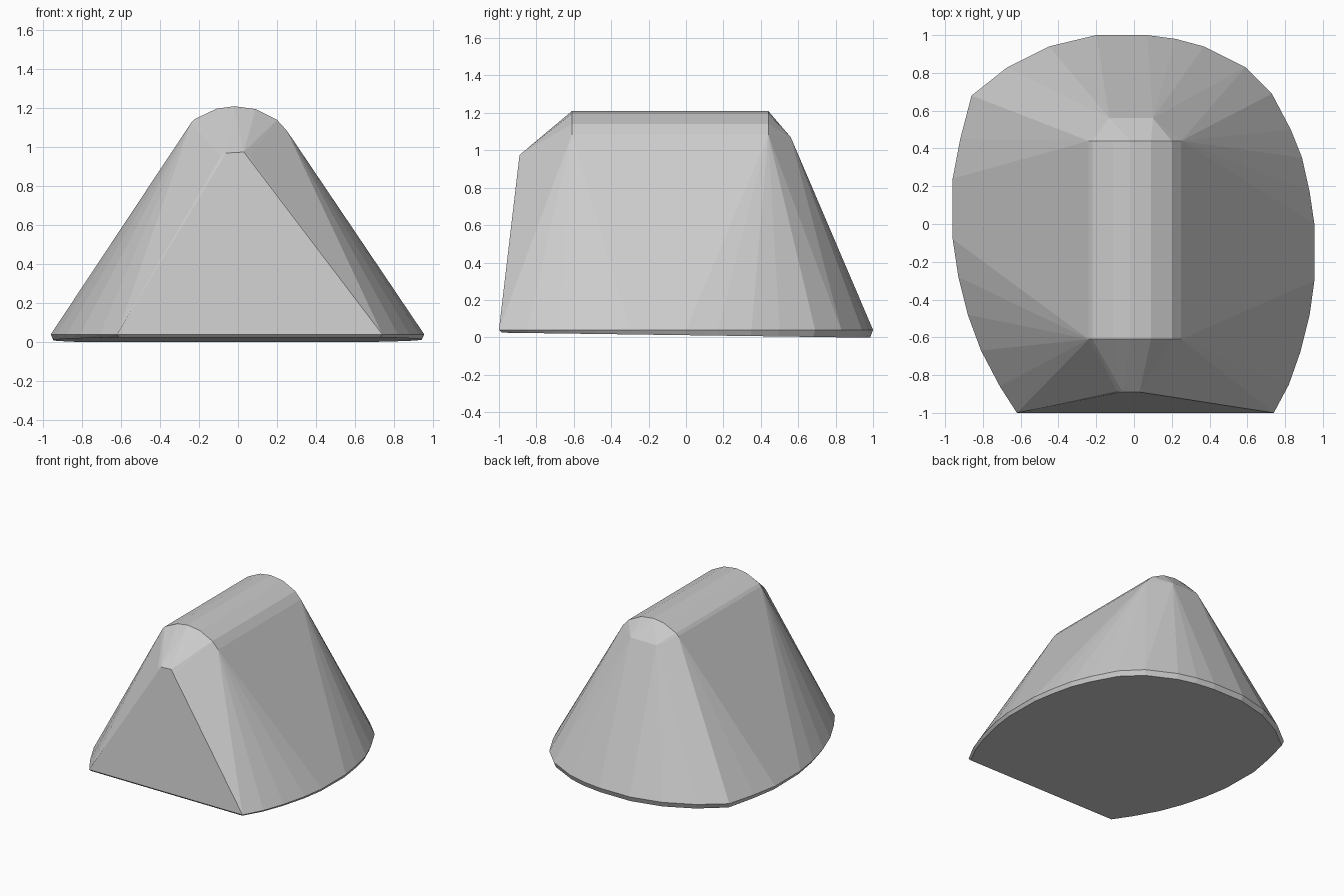
import bpy, bmesh

# Rounded base outline with a flat front edge (x, y)
outline = [(-0.62, -1), (0.74, -1), (0.82, -0.85), (0.88, -0.68), (0.93, -0.48),
           (0.955, -0.3), (0.955, 0), (0.93, 0.17), (0.89, 0.35), (0.83, 0.5),
           (0.73, 0.69), (0.59, 0.83), (0.37, 0.94), (0.22, 0.98), (0.07, 1.0),
           (-0.2, 1.0), (-0.45, 0.94), (-0.67, 0.83), (-0.86, 0.68), (-0.92, 0.45),
           (-0.96, 0.24), (-0.96, -0.08), (-0.93, -0.28), (-0.88, -0.48),
           (-0.81, -0.67), (-0.71, -0.86)]
# Rounded ridge cross-section (x, z), swept between two y positions
ridge = [(-0.24, 1.125), (-0.22, 1.145), (-0.11, 1.197), (-0.02, 1.21),
         (0.09, 1.195), (0.2, 1.14), (0.25, 1.085)]
# Front nose and back chamfer points
nose = [(-0.09, -0.885, 0.95), (-0.06, -0.89, 0.97), (0.03, -0.89, 0.975), (0.06, -0.885, 0.95)]
back = [(-0.13, 0.56, 1.07), (0.1, 0.56, 1.07)]

points = list(nose + back)
for x, y in outline:
    points.append((x, y, 0.04))
    # Slightly tilted, inset underside
    points.append((x * 0.985, y * 0.985, max(0.0, 0.025 - 0.0135 * (y + 1))))
for x, z in ridge:
    points.append((x, -0.61, z))
    points.append((x, 0.44, z))

# Body: faceted shell wrapped around the profiles
bm = bmesh.new()
for p in points:
    bm.verts.new(p)
hull = bmesh.ops.convex_hull(bm, input=bm.verts[:])
loose = [v for v in bm.verts if not v.link_faces]
bmesh.ops.delete(bm, geom=loose, context='VERTS')
bmesh.ops.dissolve_limit(bm, angle_limit=0.01, verts=bm.verts[:], edges=bm.edges[:])
bmesh.ops.recalc_face_normals(bm, faces=bm.faces[:])
mesh = bpy.data.meshes.new("wedge_body")
bm.to_mesh(mesh)
bm.free()
bpy.context.collection.objects.link(bpy.data.objects.new("wedge_body", mesh))
